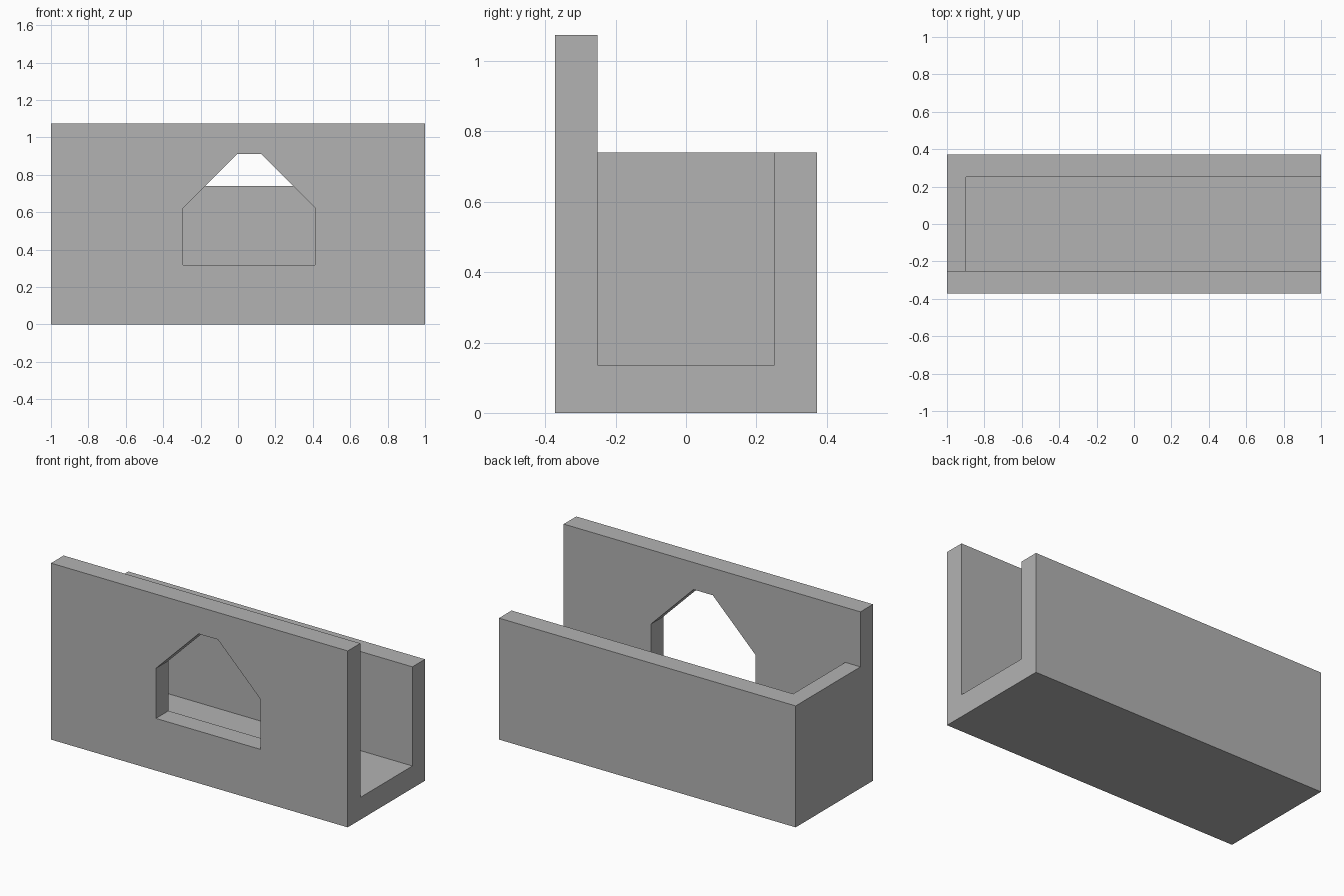
import bpy
import bmesh
from mathutils import Vector

cube = bpy.data.objects.get("Cube")
if cube:
    bpy.data.objects.remove(cube, do_unlink=True)

# Overall dimensions
HALF_X, HALF_Y = 1.0, 0.372
INNER_Y = 0.251
FLOOR_Z, BACK_Z, FRONT_Z = 0.136, 0.74, 1.075
END_X = -0.898

grey = bpy.data.materials.new("plain grey")
grey.use_nodes = True
colour = (0.45, 0.45, 0.45, 1)
grey.diffuse_color = colour
grey.node_tree.nodes["Principled BSDF"].inputs["Base Color"].default_value = colour


def prism(name, profile, sweep):
    """Extrude a closed profile of 3D points along a vector."""
    bm = bmesh.new()
    face = bm.faces.new([bm.verts.new(p) for p in profile])
    moved = bmesh.ops.extrude_face_region(bm, geom=[face], use_keep_orig=True)["geom"]
    verts = [v for v in moved if isinstance(v, bmesh.types.BMVert)]
    bmesh.ops.translate(bm, verts=verts, vec=Vector(sweep))
    bmesh.ops.recalc_face_normals(bm, faces=bm.faces)
    mesh = bpy.data.meshes.new(name)
    bm.to_mesh(mesh)
    bm.free()
    mesh.materials.append(grey)
    obj = bpy.data.objects.new(name, mesh)
    bpy.context.collection.objects.link(obj)
    return obj


def cut(target, cutter):
    """Subtract the cutter and discard it."""
    mod = target.modifiers.new(cutter.name, "BOOLEAN")
    mod.operation = "DIFFERENCE"
    mod.solver = "EXACT"
    mod.object = cutter
    bpy.context.view_layer.objects.active = target
    bpy.ops.object.modifier_apply(modifier=mod.name)
    bpy.data.objects.remove(cutter, do_unlink=True)


# Solid body with a tall front and a lower back
outline = [(-HALF_Y, 0), (HALF_Y, 0), (HALF_Y, BACK_Z), (-INNER_Y, BACK_Z),
           (-INNER_Y, FRONT_Z), (-HALF_Y, FRONT_Z)]
body = prism("trough_body", [(-HALF_X, y, z) for y, z in outline], (2 * HALF_X, 0, 0))

# Channel, open at the top and the left end
channel = [(-INNER_Y, FLOOR_Z), (INNER_Y, FLOOR_Z), (INNER_Y, 1.2), (-INNER_Y, 1.2)]
cut(body, prism("channel_cutter", [(END_X, y, z) for y, z in channel], (2.1, 0, 0)))

# Gabled window through the front wall only
window = [(-0.293, 0.318), (0.412, 0.318), (0.412, 0.623),
          (0.125, 0.91), (-0.005, 0.91), (-0.293, 0.623)]
cut(body, prism("window_cutter", [(x, -0.5, z) for x, z in window], (0, 0.4, 0)))
